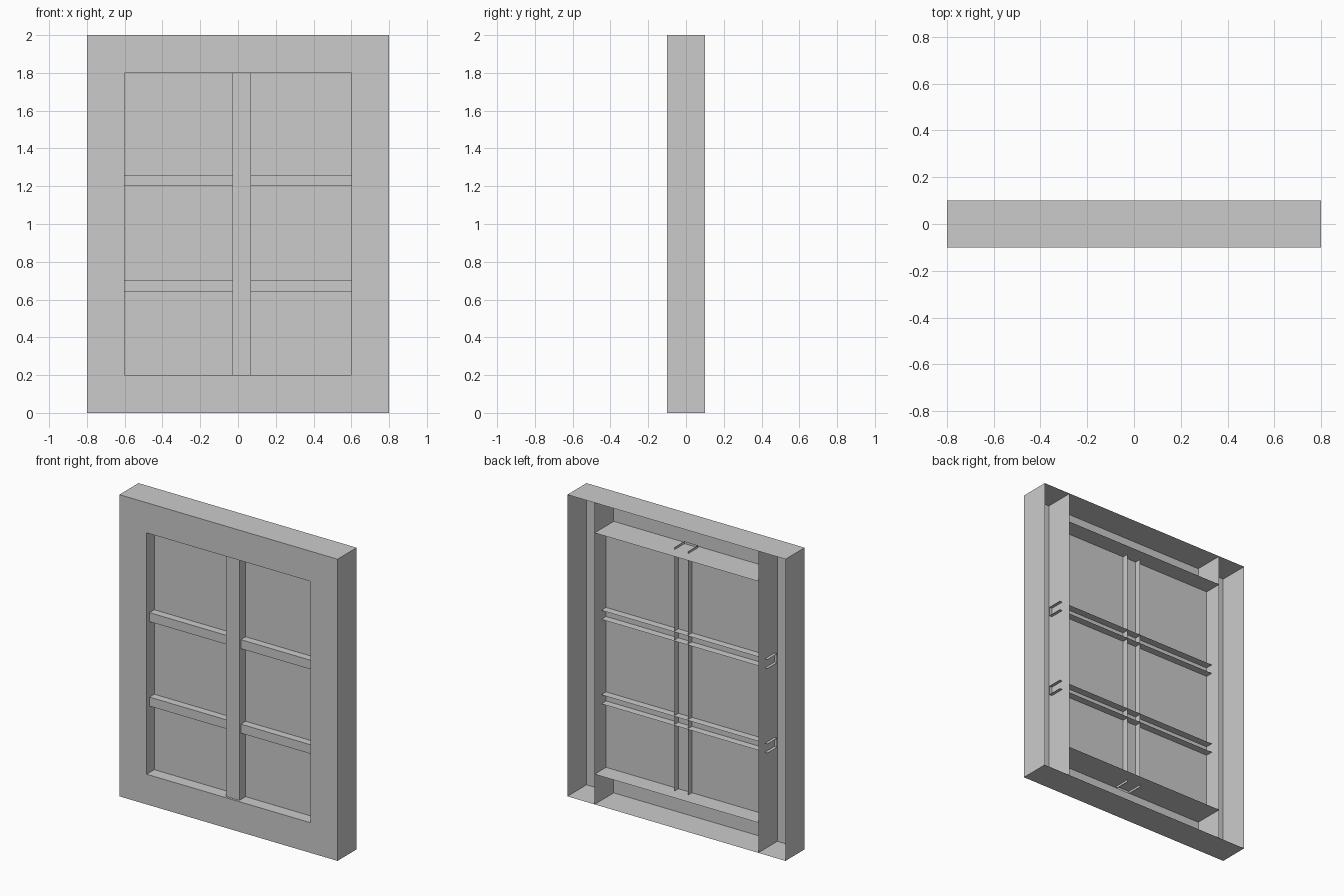
import bpy, bmesh
from mathutils import Vector

if "Cube" in bpy.data.objects:
    bpy.data.objects.remove(bpy.data.objects["Cube"])


def shell(name, lo, hi, open_sides):
    """Box between two corners with the faces pointing along open_sides removed."""
    lo, hi = Vector(lo), Vector(hi)
    bm = bmesh.new()
    bmesh.ops.create_cube(bm, size=1)
    bm.normal_update()
    dirs = {"+x": (1, 0, 0), "-x": (-1, 0, 0), "+y": (0, 1, 0),
            "-y": (0, -1, 0), "+z": (0, 0, 1), "-z": (0, 0, -1)}
    gone = [f for f in bm.faces
            if any(f.normal.dot(Vector(dirs[d])) > 0.9 for d in open_sides)]
    bmesh.ops.delete(bm, geom=gone, context='FACES')
    for v in bm.verts:
        v.co = (lo + hi) / 2 + v.co * (hi - lo)
    me = bpy.data.meshes.new(name)
    bm.to_mesh(me)
    bm.free()
    ob = bpy.data.objects.new(name, me)
    bpy.context.collection.objects.link(ob)
    return ob


W, H, D, T = 0.8, 2.0, 0.1, 0.2      # half width, height, half depth, frame width
IN = W - T                           # half width of the opening

# outer frame, hollow from behind: full-height stiles and rails between them
shell("left_stile", (-W, -D, 0), (-IN, D, H), ["+y"])
shell("right_stile", (IN, -D, 0), (W, D, H), ["+y"])
shell("bottom_rail", (-IN, -D, 0), (IN, D, T), ["+y", "+x", "-x"])
shell("top_rail", (-IN, -D, H - T), (IN, D, H), ["+y", "+x", "-x"])

# glazing bars: open channels whose ends poke slightly into the frame
shell("vertical_bar", (-0.03, -0.085, T - 0.015), (0.07, 0.02, H - T + 0.015),
      ["+y", "+z", "-z"])
for name, z in (("lower_bar", 0.64), ("upper_bar", 1.20)):
    shell(name, (-IN - 0.02, -0.07, z), (IN + 0.02, 0.03, z + 0.06),
          ["+y", "+x", "-x"])

# single flat pane
shell("window_pane", (-IN, -0.02, T), (IN, -0.02, H - T),
      ["+y", "+x", "-x", "+z", "-z"])
